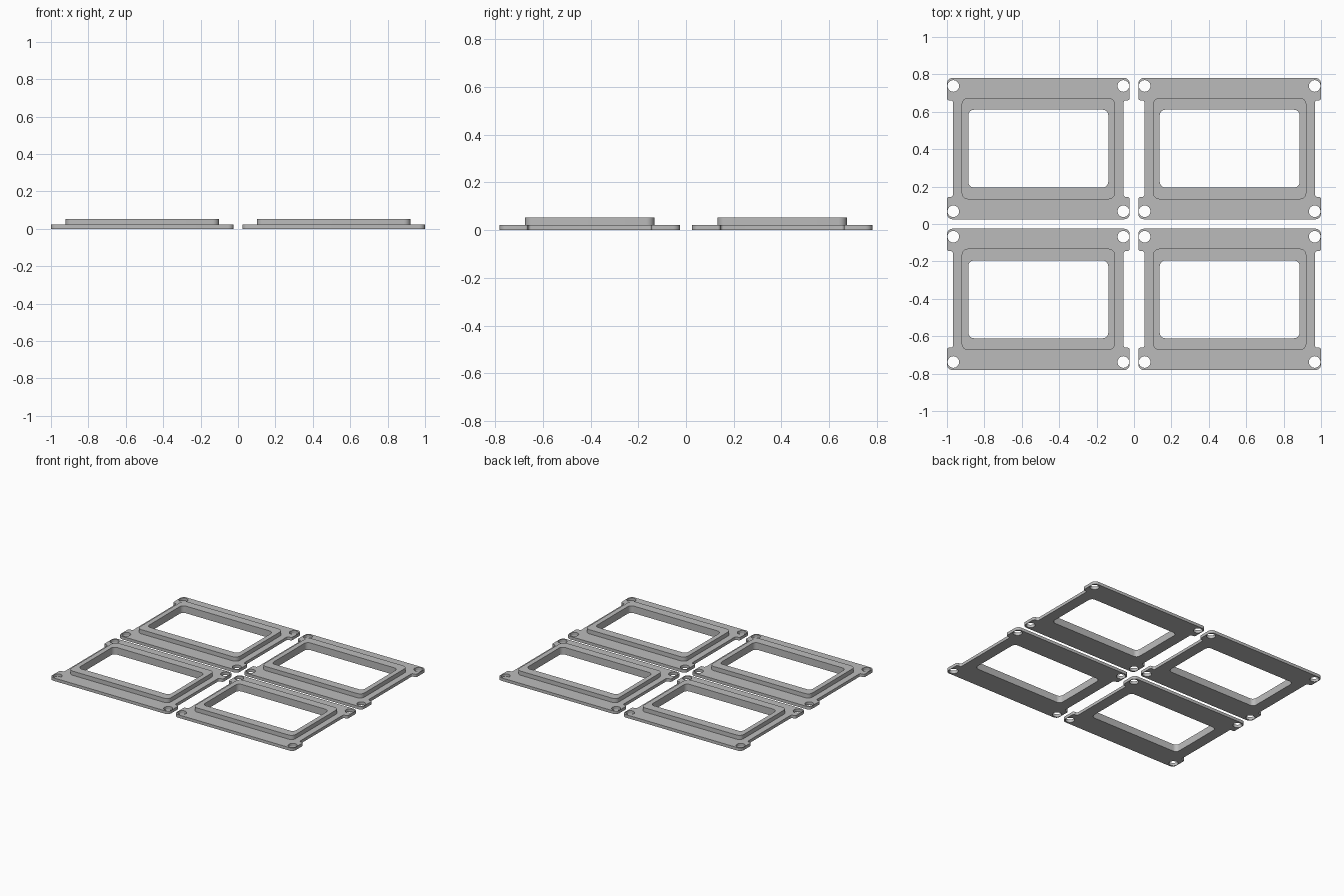
import bpy, bmesh, math
from mathutils import Vector

if "Cube" in bpy.data.objects:
    bpy.data.objects.remove(bpy.data.objects["Cube"])

PLATE_TOP, RIM_TOP = 0.022, 0.053
CENTRE_X, CENTRE_Y = 0.5115, 0.403

grey = bpy.data.materials.new("light grey")
grey.use_nodes = True
grey.diffuse_color = (0.5, 0.5, 0.5, 1)
grey.node_tree.nodes["Principled BSDF"].inputs["Base Color"].default_value = (0.5, 0.5, 0.5, 1)


def rounded(corners, steps=6):
    """Round each right-angled corner (x, y, radius) of a polygon."""
    pts = [Vector(c[:2]) for c in corners]
    out = []
    for i, p in enumerate(pts):
        r = corners[i][2]
        a = (pts[i - 1] - p).normalized()
        b = (pts[(i + 1) % len(pts)] - p).normalized()
        for k in range(steps + 1):
            t = math.pi / 2 * k / steps
            out.append(p + r * (a + b - b * math.cos(t) - a * math.sin(t)))
    return out


def mirrored(quarter):
    """Complete a polygon from its +x +y quarter."""
    out = []
    for sx, sy in ((1, 1), (-1, 1), (-1, -1), (1, -1)):
        part = [(x * sx, y * sy, r) for x, y, r in quarter]
        out += part if sx == sy else part[::-1]
    return out


def circle(cx, cy, r, n=32):
    return [Vector((cx + r * math.cos(2 * math.pi * i / n),
                    cy + r * math.sin(2 * math.pi * i / n))) for i in range(n)]


def build_frame():
    bm = bmesh.new()

    def loop(pts, z):
        vs = [bm.verts.new((p.x, p.y, z)) for p in pts]
        for i, v in enumerate(vs):
            bm.edges.new((vs[i - 1], v))
        return vs

    def wall(low, high):
        for i in range(len(low)):
            bm.faces.new((low[i - 1], low[i], high[i], high[i - 1]))

    def fill(*loops):
        edges = [bm.edges.get((l[i - 1], l[i])) for l in loops for i in range(len(l))]
        bmesh.ops.triangle_fill(bm, edges=edges, use_beauty=True, normal=(0, 0, 1))

    # Profiles: eared plate, raised rim, window opening, corner screw holes
    plate = rounded(mirrored([(0.456, 0.258, 0.012), (0.4885, 0.258, 0.012), (0.4885, 0.378, 0.03)]))
    rim = rounded(mirrored([(0.41, 0.271, 0.035)]))
    opening = rounded(mirrored([(0.374, 0.208, 0.03)]))
    holes = [circle(sx * 0.4545, sy * 0.335, 0.031) for sx in (-1, 1) for sy in (-1, 1)]

    plate_low, plate_high = loop(plate, 0), loop(plate, PLATE_TOP)
    rim_low, rim_high = loop(rim, PLATE_TOP), loop(rim, RIM_TOP)
    open_low, open_high = loop(opening, 0), loop(opening, RIM_TOP)
    holes_low = [loop(h, 0) for h in holes]
    holes_high = [loop(h, PLATE_TOP) for h in holes]

    # Flat surfaces, then the walls between them
    fill(plate_low, open_low, *holes_low)
    fill(plate_high, rim_low, *holes_high)
    fill(rim_high, open_high)
    for low, high in [(plate_low, plate_high), (rim_low, rim_high), (open_low, open_high),
                      *zip(holes_low, holes_high)]:
        wall(low, high)
    bmesh.ops.recalc_face_normals(bm, faces=bm.faces)
    mesh = bpy.data.meshes.new("window_frame")
    bm.to_mesh(mesh)
    bm.free()
    mesh.materials.append(grey)
    return mesh


# Four identical frames in a two by two layout
frame_mesh = build_frame()
bpy.ops.object.select_all(action="DESELECT")
for row, sy in (("front", -1), ("back", 1)):
    for side, sx in (("right", -1), ("left", 1)):
        frame = bpy.data.objects.new(f"{row}_{side}_frame", frame_mesh)
        frame.location = (sx * CENTRE_X, sy * CENTRE_Y, 0)
        bpy.context.collection.objects.link(frame)
        frame.select_set(True)
        bpy.context.view_layer.objects.active = frame
bpy.ops.object.shade_smooth_by_angle(angle=math.radians(30))
